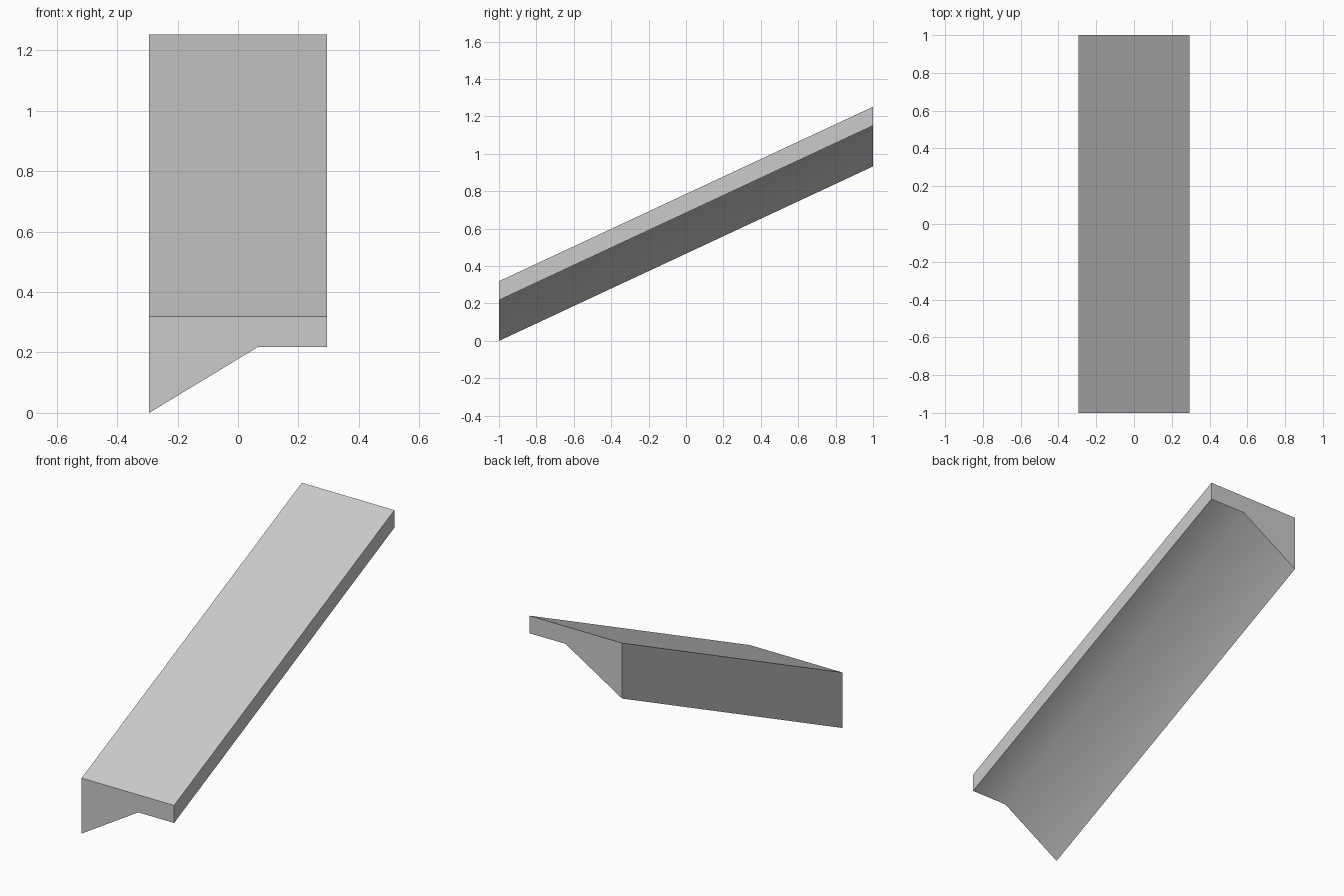
import bpy
import bmesh
import math
from mathutils import Vector

cube = bpy.data.objects.get("Cube")
if cube:
    bpy.data.objects.remove(cube, do_unlink=True)

# Plain grey material
grey = bpy.data.materials.new("light grey")
grey.use_nodes = True
colour = (0.6, 0.6, 0.6, 1.0)
grey.diffuse_color = colour
grey.node_tree.nodes["Principled BSDF"].inputs["Base Color"].default_value = colour

# Cross-section of the ramp at its low front end (x, z)
PROFILE = [(-0.294, 0), (0.066, 0.218), (0.294, 0.218),
           (0.294, 0.319), (-0.294, 0.319)]
RISE = 0.933

# Sweep the section backwards and upwards, keeping both ends vertical
bm = bmesh.new()
front = bm.faces.new([bm.verts.new((x, -1, z)) for x, z in PROFILE])
swept = bmesh.ops.extrude_face_region(bm, geom=[front], use_keep_orig=True)
back = [v for v in swept["geom"] if isinstance(v, bmesh.types.BMVert)]
bmesh.ops.translate(bm, verts=back, vec=Vector((0, 2, RISE)))
bmesh.ops.recalc_face_normals(bm, faces=bm.faces)

mesh = bpy.data.meshes.new("sloped_ramp")
bm.to_mesh(mesh)
bm.free()
mesh.materials.append(grey)
ramp = bpy.data.objects.new("sloped_ramp", mesh)
bpy.context.collection.objects.link(ramp)

# Soften only the shallow crease on the underside
bpy.ops.object.select_all(action="DESELECT")
ramp.select_set(True)
bpy.context.view_layer.objects.active = ramp
bpy.ops.object.shade_smooth_by_angle(angle=math.radians(40))
